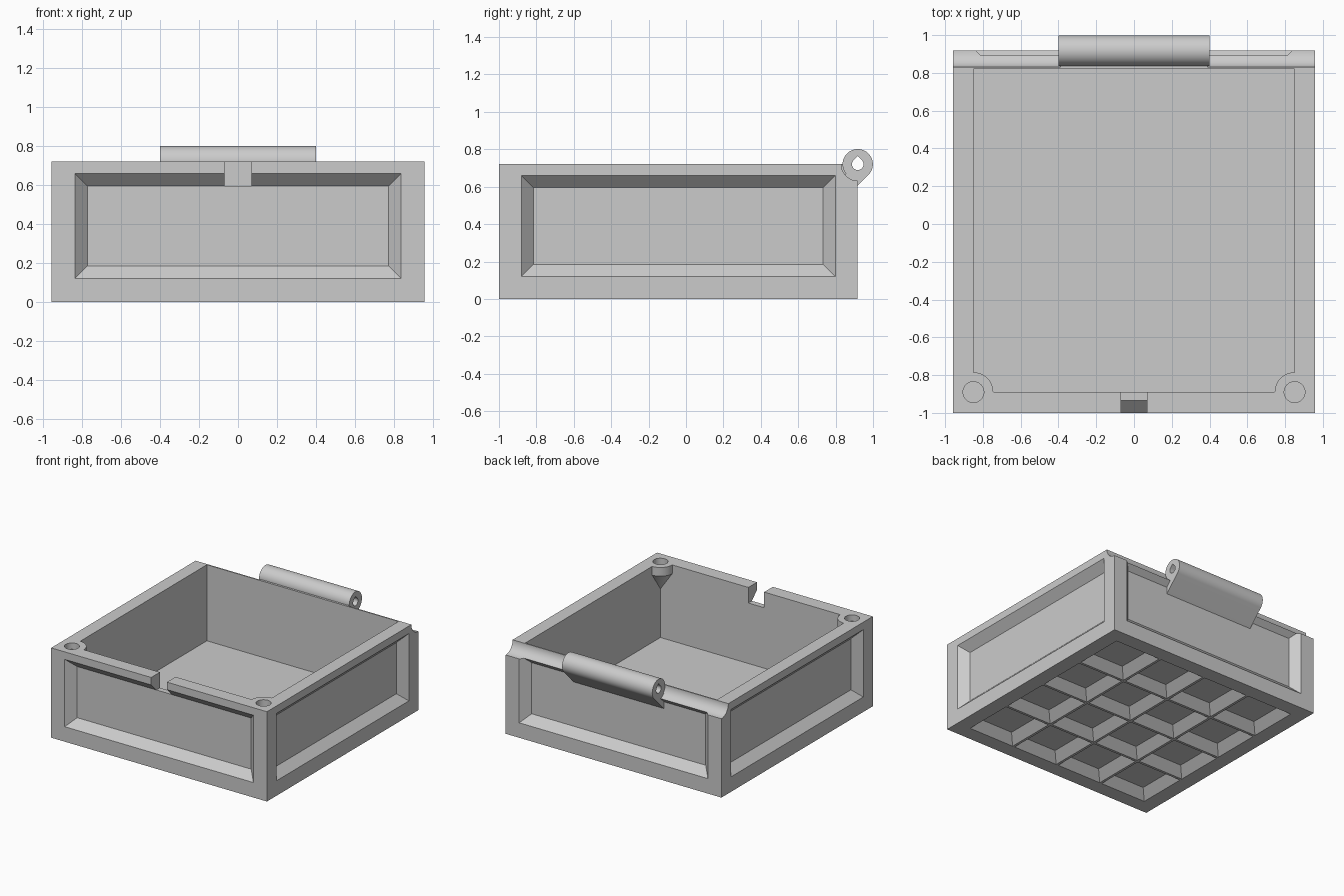
import bpy, bmesh
from math import cos, sin, pi, radians
from itertools import product

cube = bpy.data.objects.get("Cube")
if cube:
    bpy.data.objects.remove(cube)

grey = bpy.data.materials.new("plain_grey")
grey.use_nodes = True
colour = (0.6, 0.6, 0.6, 1)
grey.diffuse_color = colour
grey.node_tree.nodes["Principled BSDF"].inputs["Base Color"].default_value = colour

HX, Y0, Y1, H = 0.957, -1.0, 0.918, 0.72    # outer shell
WALL, MARGIN, DEPTH = 0.11, 0.12, 0.065     # wall, panel frame, panel depth
IX, IY = 0.85, -0.89                        # inner front corners
OUT = 0.02                                  # how far cutters stick out


def hull(name, points):
    """Convex solid around the points."""
    bm = bmesh.new()
    for p in points:
        bm.verts.new(p)
    bmesh.ops.convex_hull(bm, input=bm.verts[:])
    bmesh.ops.dissolve_limit(bm, angle_limit=radians(0.5), verts=bm.verts[:], edges=bm.edges[:])
    bmesh.ops.recalc_face_normals(bm, faces=bm.faces[:])
    mesh = bpy.data.meshes.new(name)
    bm.to_mesh(mesh)
    bm.free()
    mesh.materials.append(grey)
    ob = bpy.data.objects.new(name, mesh)
    bpy.context.collection.objects.link(ob)
    return ob


def block(name, xs, ys, zs):
    return hull(name, product(xs, ys, zs))


def bar(name, xs, profile):
    """Profile of (y, z) points drawn out along x."""
    return hull(name, [(x, y, z) for x in xs for y, z in profile])


def circle(a, b, r, n=64):
    return [(a + r * cos(2 * pi * i / n), b + r * sin(2 * pi * i / n)) for i in range(n)]


def combine(target, tool, operation="DIFFERENCE", keep=False):
    mod = target.modifiers.new("combine", "BOOLEAN")
    mod.operation, mod.solver, mod.object = operation, "EXACT", tool
    bpy.context.view_layer.objects.active = target
    bpy.ops.object.modifier_apply(modifier=mod.name)
    if not keep:
        bpy.data.objects.remove(tool)


def pocket(us, vs, face, side, place):
    """Bevelled recess: rectangle us x vs on a face, narrowing inwards."""
    points = []
    for d in (-OUT, DEPTH):
        for u, v in product((us[0] + d, us[1] - d), (vs[0] + d, vs[1] - d)):
            points.append(place(u, v, face - side * d))
    combine(box, hull("pocket_cutter", points))


# Shell and cavity
box = block("box_body", (-HX, HX), (Y0, Y1), (0, H))
combine(box, block("cavity_cutter", (-IX, IX), (IY, 0.82), (WALL, H + 0.1)))

# Front corner bosses with a tapered underside
for s in (-1, 1):
    ring = circle(s * IX, IY, 0.105)
    boss = hull("boss", [(x, y, z) for x, y in ring for z in (H, H - 0.07)]
                + [(s * IX, IY, H - 0.22)])
    combine(box, boss, "UNION")

# Recessed panels on the four sides
px = (-HX + MARGIN, HX - MARGIN)
py = (Y0 + MARGIN, Y1 - MARGIN)
pz = (MARGIN, 0.66)
for face, side in ((Y0, -1), (Y1, 1)):
    pocket(px, pz, face, side, lambda u, v, w: (u, w, v))
for side in (-1, 1):
    pocket(py, pz, side * HX, side, lambda u, v, w: (w, u, v))

# Waffle grid under the floor: narrow ribs between the pockets
rib = 0.02 + 2 * OUT
n = 4


def cells(lo, hi):
    step = (hi - lo) / n
    gap = 0.01
    return [(lo + i * step + gap * (i > 0), lo + (i + 1) * step - gap * (i < n - 1))
            for i in range(n)]


for cx, cy in product(cells(*px), cells(*py)):
    d = DEPTH
    low = [(x, y, 0) for x, y in product(cx, cy)]
    below = [(x, y, -OUT) for x, y in product(cx, cy)]
    top = [(x, y, d) for x, y in product((cx[0] + d, cx[1] - d), (cy[0] + d, cy[1] - d))]
    combine(box, hull("floor_cutter", low + below + top))

# Round sockets in the bosses and the latch notch in the front rim
for s in (-1, 1):
    combine(box, hull("socket_cutter", [(x, y, z) for x, y in circle(s * IX, IY, 0.055)
                                        for z in (H - 0.05, H + 0.05)]))
combine(box, block("notch_cutter", (-0.07, 0.07), (Y0 - 0.1, IY + 0.03), (0.595, H + 0.1)))

# Rounded clearance grooves either side of the hinge
for s in (-1, 1):
    combine(box, bar("groove_cutter", (s * 0.39, s * (HX + 0.1)), circle(Y1, H, 0.088)))

# Hinge barrel with its sloped support
R = 0.081
barrel = bar("hinge_barrel", (-0.4, 0.4), circle(Y1, H, R))
t = R * sin(pi / 4)
inner = Y1 - DEPTH - 0.005
support = bar("support", (-0.4, 0.4), [(Y1 + t, H - t), (inner, H - 2 * t - (Y1 - inner)),
                                       (inner, H - t), (Y1, H)])
combine(barrel, support, "UNION")

# Teardrop pin hole through barrel and wall
pin = bar("pin_cutter", (-0.5, 0.5), circle(Y1, H, 0.031, 32) + [(Y1, H + 0.045)])
combine(box, pin, keep=True)
combine(barrel, pin)

for ob in (box, barrel):
    bpy.ops.object.select_all(action="DESELECT")
    ob.select_set(True)
    bpy.context.view_layer.objects.active = ob
    bpy.ops.object.shade_smooth_by_angle(angle=radians(30))
